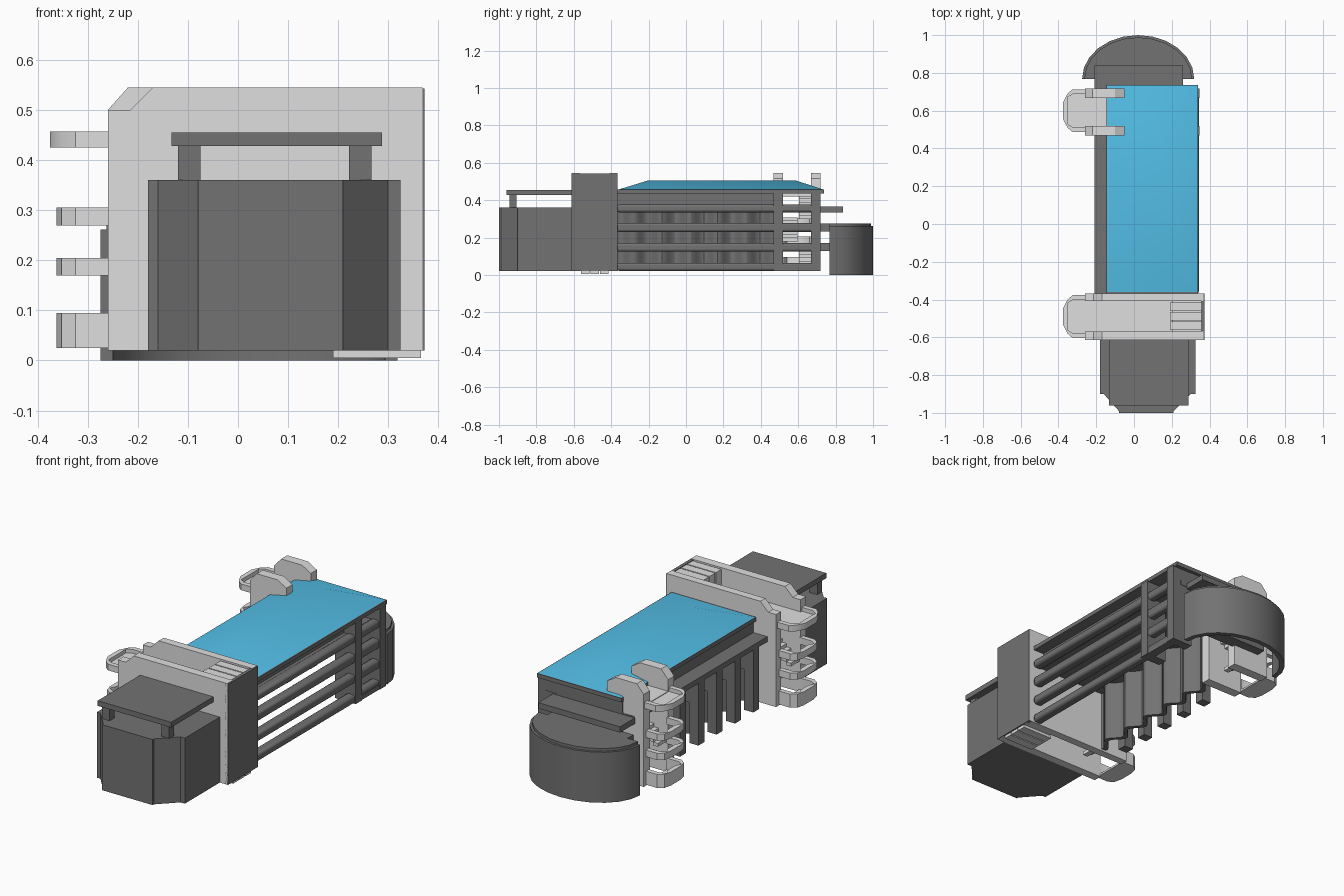
import bpy, bmesh, math

if "Cube" in bpy.data.objects:
    bpy.data.objects.remove(bpy.data.objects["Cube"])


def material(name, rgb):
    m = bpy.data.materials.new(name)
    m.diffuse_color = (*rgb, 1)
    m.use_nodes = True
    m.node_tree.nodes["Principled BSDF"].inputs["Base Color"].default_value = m.diffuse_color
    return m


LIGHT = material("light concrete", (0.74, 0.74, 0.74))
DARK = material("dark concrete", (0.17, 0.17, 0.17))
BLUE = material("blue glass", (0.09, 0.54, 0.83))


def finish(name, verts, faces, mat):
    me = bpy.data.meshes.new(name)
    me.from_pydata(verts, [], faces)
    bm = bmesh.new()
    bm.from_mesh(me)
    bmesh.ops.recalc_face_normals(bm, faces=bm.faces)
    bm.to_mesh(me)
    bm.free()
    me.materials.append(mat)
    ob = bpy.data.objects.new(name, me)
    bpy.context.collection.objects.link(ob)
    return ob


def extrude(name, pts, a, b, mat, axis="z"):
    """Extrude a profile: (x, y) along z, or (x, z) along y."""
    n = len(pts)
    put = (lambda p, t: (p[0], p[1], t)) if axis == "z" else (lambda p, t: (p[0], t, p[1]))
    verts = [put(p, t) for t in (a, b) for p in pts]
    faces = [list(range(n)), list(range(n, 2 * n))]
    faces += [(i, (i + 1) % n, n + (i + 1) % n, n + i) for i in range(n)]
    return finish(name, verts, faces, mat)


def box(name, x0, x1, y0, y1, z0, z1, mat):
    return extrude(name, [(x0, y0), (x1, y0), (x1, y1), (x0, y1)], z0, z1, mat)


# Front hall with chamfered corners, and its raised canopy
hall = [(-.18, -.61), (-.18, -.90), (-.16, -.90), (-.08, -.99), (-.08, -1), (.21, -1),
        (.21, -.99), (.30, -.90), (.325, -.90), (.325, -.61)]
extrude("front_hall", hall, .02, .36, DARK)
box("front_canopy", -.133, .288, -.96, -.61, .428, .455, DARK)
for x in (-.12, .222):
    box("canopy_post", x, x + .045, -.945, -.905, .36, .43, DARK)

# Front stair tower: two tall walls, closed at the right end
tall = [(-.26, .02), (-.26, .5), (-.215, .5), (-.17, .545), (.368, .545), (.368, .02)]
extrude("tower_front_wall", tall, -.613, -.568, LIGHT, "y")
extrude("tower_rear_wall", tall, -.408, -.367, LIGHT, "y")
box("tower_side_wall", .355, .372, -.613, -.367, .02, .543, DARK)
for y in (-.562, -.511, -.460):
    box("tower_shaft", .19, .365, y, y + .045, .005, .54, LIGHT)
box("tower_shaft_core", .20, .36, -.57, -.405, .02, .50, LIGHT)

# Rear stair tower: two shorter walls, and columns on the right
short = [(-.26, .02), (-.26, .5), (-.22, .545), (-.10, .545), (-.05, .515), (-.05, .02)]
for y in (.468, .668):
    extrude("rear_tower_wall", short, y, y + .05, LIGHT, "y")
    box("right_column", .23, .348, y, y + .05, .02, .44, DARK)
box("right_column_foot", .30, .345, .468, .715, .02, .045, DARK)
box("rear_tower_landing", -.26, -.05, .5, .69, .42, .44, LIGHT)


# Rounded balconies and stairs on both towers
def balcony_path(yc, grow):
    h, e = .105 + grow, .367 + grow
    half = [(-.255, h), (-.325, h), (-.352, h * .8), (-e, h * .4)]
    return [(x, yc - y) for x, y in half] + [(x, yc + y) for x, y in reversed(half)]


def balconies(yc, floor_x):
    for z0, z1, grow in ((.025, .095, -.005), (.17, .205, -.005), (.27, .305, -.005), (.425, .457, .008)):
        outer, inner = balcony_path(yc, grow), balcony_path(yc, grow - .025)
        extrude("balcony_rail", outer + inner[::-1], z0, z1, LIGHT)
    extrude("balcony_floor", balcony_path(yc, -.01), .025, .035, LIGHT)
    extrude("top_balcony_floor", balcony_path(yc, -.01), .427, .437, LIGHT)
    box("top_walkway", -.26, floor_x, yc - .09, yc + .09, .425, .437, LIGHT)
    for k, z in enumerate((.04, .18, .30)):
        side = -1 if k % 2 else 1
        for i in range(7):
            x = -.105 - .025 * (i if side > 0 else 6 - i)
            y = yc + side * .045
            box("stair_step", x, x + .028, y - .04, y + .04, z + i * .018, z + i * .018 + .018, LIGHT)


balconies(-.49, .20)
balconies(.60, -.06)

# Main hall, open underneath: wavy left wall, overhanging ledge on posts
N, PITCH = 60, .15
ys = [-.37 + .85 * i / N for i in range(N + 1)]
wave = lambda y: .025 * math.cos((y + .28) * 2 * math.pi / PITCH)
wall = [(-.075 + wave(y), y) for y in ys] + [(-.10 + wave(y), y) for y in reversed(ys)]
extrude("wavy_wall", wall, .03, .36, DARK)
box("left_ledge", -.21, .30, -.37, .72, .345, .372, DARK)
box("clerestory_wall", -.13, -.10, -.37, .48, .37, .44, DARK)
box("right_clerestory", .26, .28, -.37, .48, .37, .44, DARK)
for i in range(5):
    y = -.28 + i * PITCH
    box("left_post", -.207, -.155, y - .024, y + .024, .02, .30, DARK)
    box("post_bracket", -.207, -.07, y - .024, y + .024, .23, .35, DARK)

# Open bars along the right side
for z0, z1 in ((.022, .065), (.125, .17), (.23, .278), (.335, .376)):
    ob = box("side_bar", .295, .343, -.37, .70, z0, z1, DARK)
    bev = ob.modifiers.new("bevel", "BEVEL")
    bev.width, bev.segments = .012, 2

# Rear floors and terrace
for z in (.128, .232):
    box("rear_floor", -.20, .26, .70, .768, z, z + .042, DARK)
box("rear_terrace", -.21, .26, .68, .84, .335, .365, DARK)
box("rear_wall", -.14, .24, .70, .72, .23, .44, DARK)

# Roof slab and hipped glass roof
box("roof_slab", -.145, .34, -.367, .737, .435, .456, DARK)
finish("glass_roof",
       [(-.143, -.36, .457), (.335, -.36, .457), (.335, .733, .457), (-.143, .733, .457),
        (.095, -.2, .506), (.095, .585, .506)],
       [(0, 1, 4), (1, 2, 5, 4), (2, 3, 5), (3, 0, 4, 5)], BLUE)


# Half-round rear hall, open underneath
def arc(rx, ry, n=12):
    return [(.022 + rx * math.cos(math.pi * i / n), .768 + ry * math.sin(math.pi * i / n))
            for i in range(n + 1)]


extrude("round_wall", arc(.297, .232) + arc(.272, .207)[::-1], 0, .262, DARK)
extrude("round_roof", arc(.285, .22), .25, .276, DARK)

# Smooth shading with sharp edges kept
bpy.ops.object.select_all(action="SELECT")
bpy.context.view_layer.objects.active = bpy.context.collection.objects[0]
bpy.ops.object.shade_smooth_by_angle(angle=math.radians(30))
